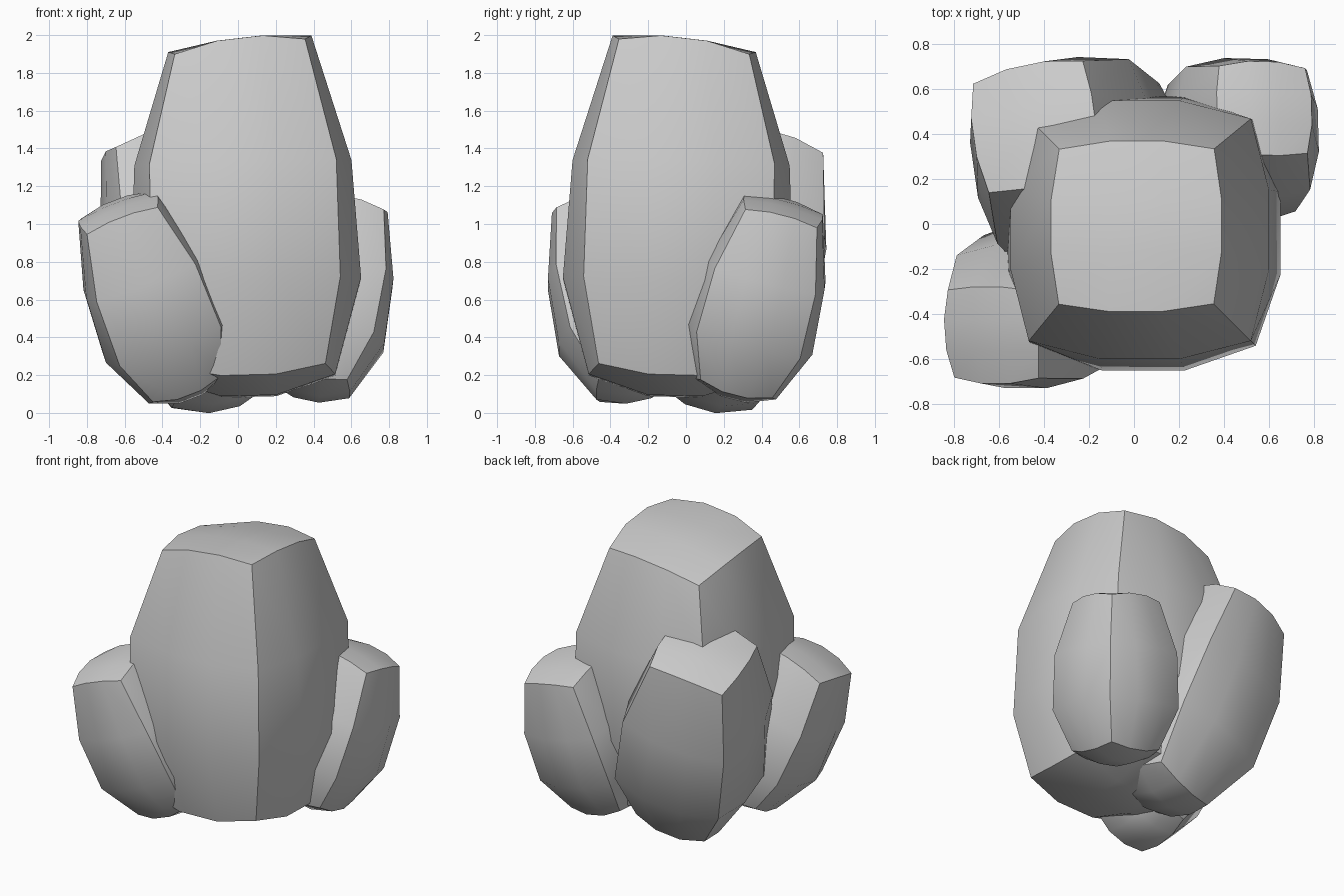
import bpy, bmesh, math
from mathutils import Vector, Matrix

if "Cube" in bpy.data.objects:
    bpy.data.objects.remove(bpy.data.objects["Cube"])

CORNER = (0.89, 0.82, 0.86, 0.91)   # corner width relative to bulged face width, bottom to top
LEVEL = (0.0, 0.29, 0.645, 1.0)     # ring heights along the axis


def crystal(name, base, tip, halves, yaw=0.0, lean=(0.0, 0.0)):
    """Bulging four-sided block along base -> tip; halves = half widths of the four rings."""
    base, tip = Vector(base), Vector(tip)
    axis = tip - base
    length = axis.length
    s = max(halves) / 0.6
    rot = (Vector((0, 0, 1)).rotation_difference(axis).to_matrix()
           @ Matrix.Rotation(math.radians(yaw), 3, 'Z'))
    bm = bmesh.new()
    bmesh.ops.create_cube(bm, size=2)
    bmesh.ops.subdivide_edges(bm, edges=bm.edges[:], cuts=2, use_grid_fill=True)
    for v in bm.verts:
        u, t, w = v.co
        i = round((w + 1) * 1.5)
        b, c = halves[i], halves[i] * CORNER[i]
        inner_u, inner_t = abs(u) < 0.9, abs(t) < 0.9
        m = (b + c) / 2
        x = u * (m if inner_u else (b if inner_t else c))
        y = t * (m if inner_t else (b if inner_u else c))
        z = LEVEL[i] * length
        n = inner_u + inner_t
        if i == 3:      # domed, optionally slanted top
            z += (-0.04, 0, 0.03)[n] * s + lean[0] * x + lean[1] * y
        elif i == 0:    # domed underside
            z += (0.05, 0, -0.1)[n] * s
        v.co = base + rot @ Vector((x, y, z))
    bmesh.ops.recalc_face_normals(bm, faces=bm.faces[:])
    mesh = bpy.data.meshes.new(name)
    bm.to_mesh(mesh)
    bm.free()
    ob = bpy.data.objects.new(name, mesh)
    bpy.context.collection.objects.link(ob)
    bpy.ops.object.select_all(action='DESELECT')
    ob.select_set(True)
    bpy.context.view_layer.objects.active = ob
    bpy.ops.object.shade_smooth_by_angle(angle=math.radians(33))


# tall central block
crystal("main_crystal", (0.055, -0.055, 0.19), (0.01, -0.01, 1.94),
        (0.46, 0.61, 0.575, 0.38), lean=(0.09, -0.09))
# leaning side blocks
crystal("front_left_crystal", (-0.275, -0.265, 0.14), (-0.635, -0.495, 1.08),
        (0.215, 0.35, 0.325, 0.22), yaw=2)
crystal("back_right_crystal", (0.375, 0.265, 0.14), (0.58, 0.515, 1.09),
        (0.22, 0.345, 0.32, 0.215))
crystal("back_left_crystal", (-0.08, 0.11, 0.11), (-0.445, 0.44, 1.42),
        (0.27, 0.445, 0.415, 0.28), yaw=10)
